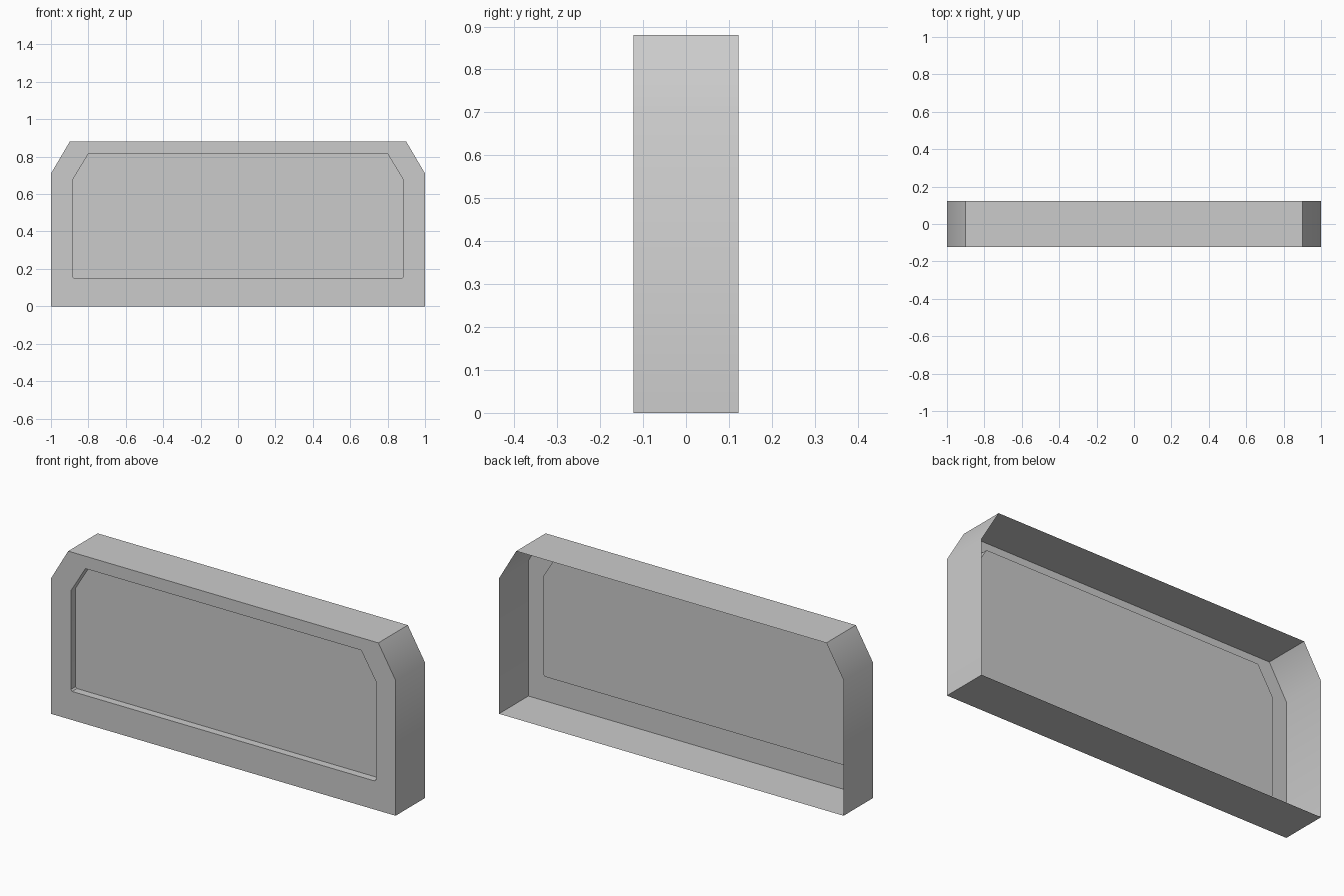
import bpy
import bmesh
import math

cube = bpy.data.objects.get("Cube")
if cube:
    bpy.data.objects.remove(cube, do_unlink=True)

FRONT, BACK, PANEL = -0.122, 0.122, -0.082

grey = bpy.data.materials.new("plain grey")
grey.use_nodes = True
colour = (0.6, 0.6, 0.6, 1)
grey.diffuse_color = colour
grey.node_tree.nodes["Principled BSDF"].inputs["Base Color"].default_value = colour


def outline(bm, half, bottom, shoulder, top, half_top, y):
    """Clipped-corner loop, counterclockwise from the front."""
    right = [(half, bottom), (half, shoulder), (half_top, top)]
    points = right + [(-x, z) for x, z in reversed(right)]
    return [bm.verts.new((x, y, z)) for x, z in points]


def bridge(bm, a, b):
    """Strip of quads from loop a inward/forward to loop b."""
    n = len(a)
    for i in range(n):
        j = (i + 1) % n
        bm.faces.new((a[i], a[j], b[j], b[i]))


bm = bmesh.new()
outer = (1.0, 0.0, 0.71, 0.88, 0.9)
inner = (0.885, 0.15, 0.675, 0.815, 0.8)
back_rim = outline(bm, *outer, BACK)
front_rim = outline(bm, *outer, FRONT)
recess_rim = outline(bm, *inner, FRONT)
recess_floor = outline(bm, *inner, PANEL)

# Open-backed side walls, front border, recess walls and sunken panel
bridge(bm, back_rim, front_rim)
bridge(bm, front_rim, recess_rim)
bridge(bm, recess_rim, recess_floor)
bm.faces.new(recess_floor)

# Small cut on the lower recess corners
corners = [bm.edges.get((recess_rim[i], recess_floor[i])) for i in (0, 5)]
bmesh.ops.bevel(bm, geom=corners, offset=0.008, segments=1, affect='EDGES')

mesh = bpy.data.meshes.new("recessed_panel_shell")
bm.to_mesh(mesh)
bm.free()
mesh.materials.append(grey)
shell = bpy.data.objects.new("recessed_panel_shell", mesh)
bpy.context.collection.objects.link(shell)

# Soft shading across the shoulders only
bpy.ops.object.select_all(action='DESELECT')
shell.select_set(True)
bpy.context.view_layer.objects.active = shell
bpy.ops.object.shade_smooth_by_angle(angle=math.radians(40))
